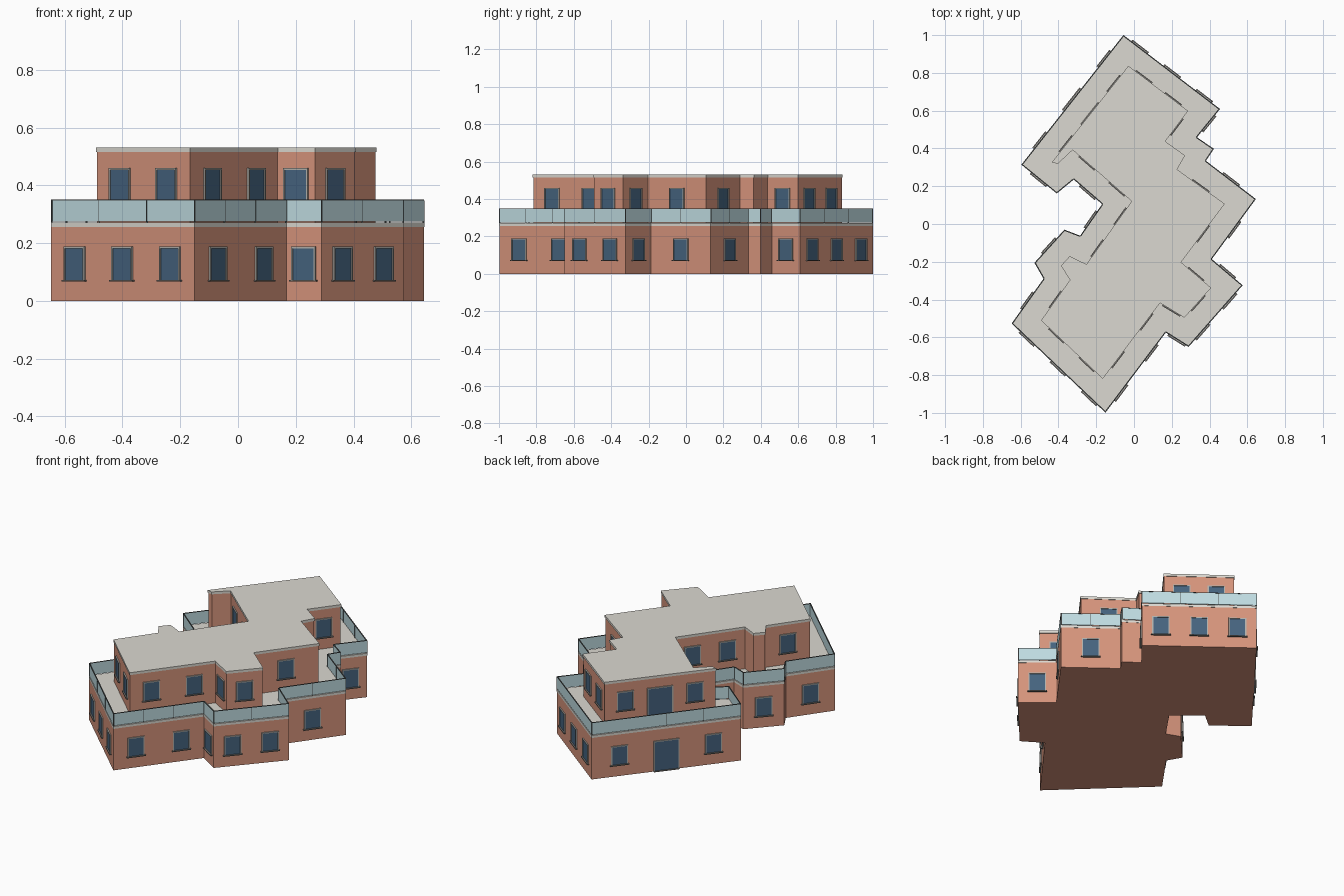
import bpy, bmesh
from mathutils import Vector

if "Cube" in bpy.data.objects:
    bpy.data.objects.remove(bpy.data.objects["Cube"])

def material(name, rgb):
    m = bpy.data.materials.new(name)
    m.diffuse_color = (*rgb, 1)
    m.use_nodes = True
    m.node_tree.nodes["Principled BSDF"].inputs["Base Color"].default_value = m.diffuse_color
    return m

BRICK = material("brick", (0.67, 0.295, 0.2))
STONE = material("pale stone", (0.71, 0.69, 0.635))
PANE = material("blue window", (0.06, 0.125, 0.21))
FRAME = material("grey frame", (0.45, 0.44, 0.41))
SILL = material("dark sill", (0.2, 0.19, 0.175))
GLASS = material("balcony glass", (0.52, 0.71, 0.75))
METAL = material("dark metal", (0.08, 0.09, 0.09))

# Footprints, clockwise: x, y, number of openings in the wall that follows
LOWER = [(-.055, .992, 3), (.447, .608, 1), (.325, .458, 0), (.415, .396, 0), (.373, .333, 1),
         (.637, .131, 1), (.404, -.187, 1), (.567, -.325, 2), (.288, -.643, 1), (.167, -.567, 2),
         (-.152, -.99, 3), (-.64, -.526, 1), (-.472, -.29, 0), (-.52, -.206, 1), (-.367, -.037, 0),
         (-.283, -.069, 1), (-.161, .106, 1), (-.319, .243, 0), (-.409, .169, 1), (-.588, .315, 3)]
UPPER = [(-.029, .833, 2), (.282, .598, 1), (.161, .437, 0), (.266, .362, 0), (.224, .288, 1),
         (.476, .106, 1), (.245, -.203, 1), (.404, -.338, 1), (.266, -.492, 1), (.137, -.414, 2),
         (-.166, -.815, 2), (-.488, -.51, 1), (-.335, -.296, 0), (-.383, -.222, 0), (-.34, -.174, 0),
         (-.251, -.217, 2), (-.008, .121, 2), (-.325, .396, 0), (-.404, .322, 0), (-.43, .328, 3)]

def edges(plan):
    for i, (x, y, n) in enumerate(plan):
        a, b = Vector((x, y, 0)), Vector((*plan[(i + 1) % len(plan)][:2], 0))
        d = (b - a).normalized()
        yield a, d, Vector((-d.y, d.x, 0)), (b - a).length, n

def offset(plan, dist):
    # mitred outline pushed outwards by dist
    es = list(edges(plan))
    pts = []
    for i, e in enumerate(es):
        n0, n1 = es[i - 1][2], e[2]
        pts.append(e[0] + (n0 + n1) * (dist / (1 + n0.dot(n1))))
    return pts

LOWER = [(p.x, p.y, q[2]) for p, q in zip(offset(LOWER, .005), LOWER)]

def finish(bm, name, mat):
    bmesh.ops.recalc_face_normals(bm, faces=bm.faces)
    me = bpy.data.meshes.new(name)
    bm.to_mesh(me)
    bm.free()
    me.materials.append(mat)
    bpy.context.collection.objects.link(bpy.data.objects.new(name, me))

def prism(name, plan, dist, z0, z1, mat):
    bm = bmesh.new()
    f = bm.faces.new([bm.verts.new((p.x, p.y, z0)) for p in offset(plan, dist)])
    top = bmesh.ops.extrude_face_region(bm, geom=[f], use_keep_orig=True)["geom"]
    bmesh.ops.translate(bm, vec=(0, 0, z1 - z0),
                        verts=[v for v in top if isinstance(v, bmesh.types.BMVert)])
    finish(bm, name, mat)

def box(bm, a, d, n, s0, s1, o0, o1, z0, z1):
    # box along a wall: s runs along it, o points outwards
    v = [bm.verts.new(a + d * s + n * o + Vector((0, 0, z)))
         for z in (z0, z1) for s, o in ((s0, o0), (s1, o0), (s1, o1), (s0, o1))]
    for q in ((0, 1, 2, 3), (4, 5, 6, 7), (0, 1, 5, 4), (1, 2, 6, 5), (2, 3, 7, 6), (3, 0, 4, 7)):
        bm.faces.new([v[k] for k in q])

def openings(label, plan, base):
    panes, frames, sills = bmesh.new(), bmesh.new(), bmesh.new()
    es = list(edges(plan))
    for i, (a, d, n, length, count) in enumerate(es):
        for k in range(count):
            s = length * (k + .5) / count
            if i == len(es) - 1:
                s = length * (.5 + (k - 1) * .315)
            door = i == len(es) - 1 and k == 1
            w, z0, z1 = (.075, base, base + .188) if door else (.049, base + .073, base + .188)
            t = .006
            box(panes, a, d, n, s - w + t, s + w - t, -.004, .003, z0, z1 - t)
            for side in (-1, 1):
                x0, x1 = sorted((s + side * w, s + side * (w - t)))
                box(frames, a, d, n, x0, x1, -.004, .007, z0, z1)
            box(frames, a, d, n, s - w, s + w, -.004, .007, z1 - t, z1)
            if door:
                box(sills, a, d, n, s - w, s + w, -.004, .012, z0, z0 + .004)
            else:
                box(sills, a, d, n, s - w - .006, s + w + .006, -.004, .011, z0 - .006, z0)
    finish(panes, label + "_window_panes", PANE)
    finish(frames, label + "_window_frames", FRAME)
    finish(sills, label + "_window_sills", SILL)

# Ground floor, terrace slab, upper floor and roof
prism("ground_floor_walls", LOWER, 0, 0, .256, BRICK)
prism("terrace_slab", LOWER, .001, .256, .271, STONE)
prism("upper_floor_walls", UPPER, 0, .271, .515, BRICK)
prism("roof_slab", UPPER, .003, .515, .53, STONE)
openings("ground", LOWER, 0)
openings("upper", UPPER, .271)

# Glass balustrade around the terrace
glass, metal = bmesh.new(), bmesh.new()
for a, d, n, length, _ in edges(LOWER):
    box(glass, a, d, n, 0, length, -.004, 0, .275, .347)
    box(metal, a, d, n, 0, length, -.005, .001, .347, .35)
    count = max(1, round(length / .2))
    for k in range(count):
        s = length * k / count
        box(metal, a, d, n, s - .0012, s + .0012, -.005, .0008, .271, .348)
finish(glass, "balustrade_glass", GLASS)
finish(metal, "balustrade_rails", METAL)
